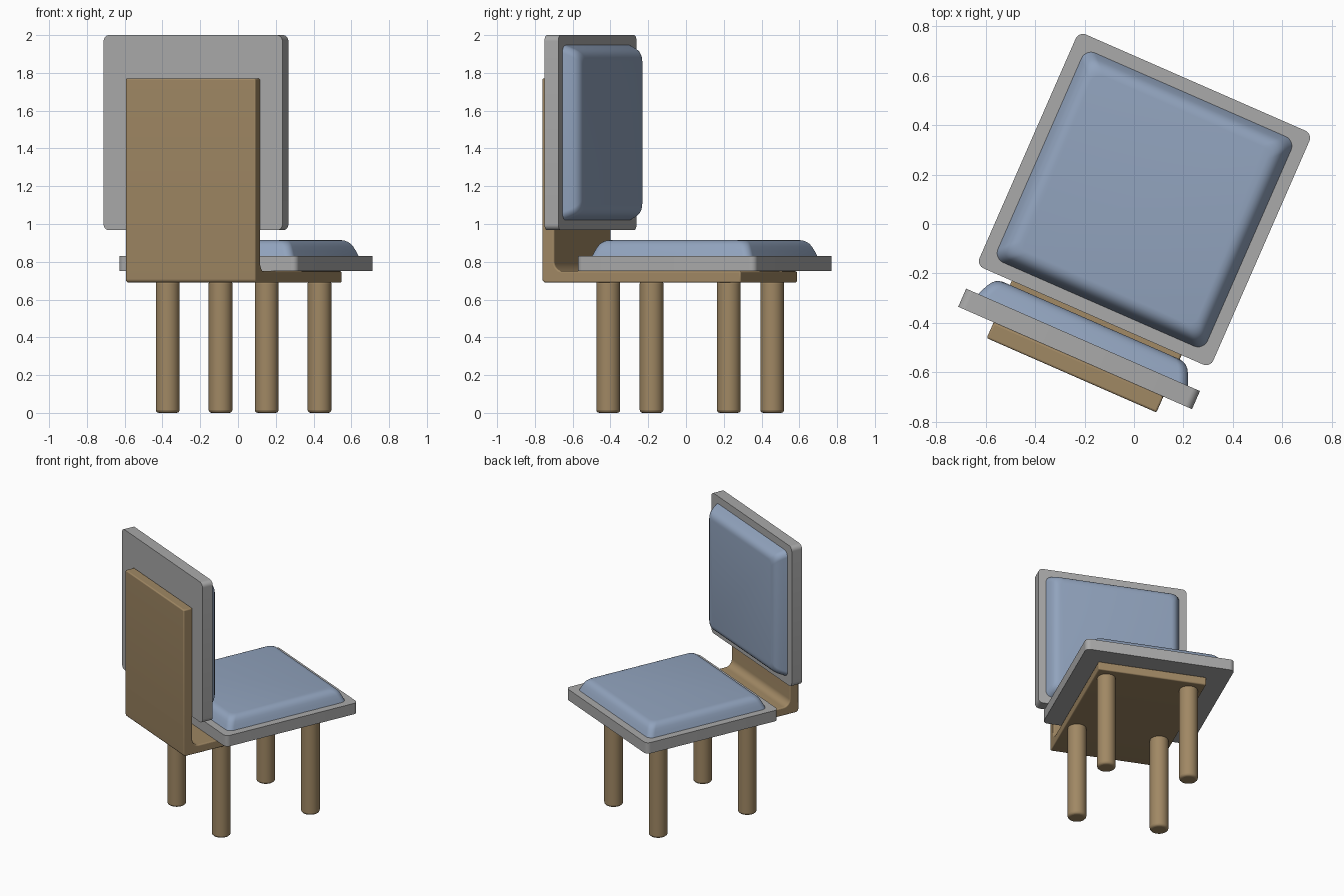
import bpy, bmesh, math
from mathutils import Matrix, Vector

if "Cube" in bpy.data.objects:
    bpy.data.objects.remove(bpy.data.objects["Cube"])

# Whole chair is turned; local frame: x across, +y away from the backrest
TURN = Matrix.Translation((0.0425, 0.099, 0)) @ Matrix.Rotation(math.radians(-23.65), 4, 'Z')


def material(name, color):
    m = bpy.data.materials.new(name)
    m.diffuse_color = (*color, 1)
    m.use_nodes = True
    m.node_tree.nodes["Principled BSDF"].inputs["Base Color"].default_value = m.diffuse_color
    return m


WOOD = material("wood", (0.352, 0.246, 0.127))
FABRIC = material("blue fabric", (0.283, 0.366, 0.510))
GREY = material("grey", (0.40, 0.40, 0.40))


def finish(name, bm, matrix, mat=None, bevel=0.0):
    bmesh.ops.recalc_face_normals(bm, faces=bm.faces)
    mesh = bpy.data.meshes.new(name)
    bm.to_mesh(mesh)
    bm.free()
    ob = bpy.data.objects.new(name, mesh)
    bpy.context.collection.objects.link(ob)
    ob.matrix_world = TURN @ matrix
    if mat:
        mesh.materials.append(mat)
    if bevel:
        b = ob.modifiers.new("bevel", 'BEVEL')
        b.width, b.segments = bevel, 3
        b.limit_method, b.angle_limit = 'ANGLE', math.radians(40)
    bpy.ops.object.select_all(action='DESELECT')
    ob.select_set(True)
    bpy.context.view_layer.objects.active = ob
    bpy.ops.object.shade_smooth_by_angle(angle=math.radians(35))
    return ob


def rounded_square(size, r, n=8):
    c = size / 2 - r
    pts = []
    for k, (sx, sy) in enumerate(((1, 1), (-1, 1), (-1, -1), (1, -1))):
        for i in range(n + 1):
            a = math.pi / 2 * (k + i / n)
            pts.append((sx * c + r * math.cos(a), sy * c + r * math.sin(a)))
    return pts


def pad(name, size, r, layers, matrix, mat=None, bevel=0.0):
    """Stack of rounded squares; layers = (inset, height)."""
    bm = bmesh.new()
    rings = [[bm.verts.new((x, y, h)) for x, y in rounded_square(size - 2 * d, r)]
             for d, h in layers]
    for a, b in zip(rings, rings[1:]):
        for i in range(len(a)):
            j = (i + 1) % len(a)
            bm.faces.new((a[i], a[j], b[j], b[i]))
    bm.faces.new(rings[0])
    bm.faces.new(rings[-1])
    return finish(name, bm, matrix, mat, bevel)


# Plate and cushion, used flat for the seat and upright for the back
PLATE = ((0, 0), (0, 0.08))
CUSHION = ((0, 0), (0.011, 0.027), (0.022, 0.05), (0.031, 0.064),
           (0.043, 0.075), (0.057, 0.082), (0.073, 0.085))
flat = Matrix.Translation((0, 0, 0.75))
upright = Matrix.Translation((0, -0.70, 1.4835)) @ Matrix.Rotation(-math.pi / 2, 4, 'X')
for part, place in (("seat", flat), ("back", upright)):
    pad(part + "_plate", 1.033, 0.032, PLATE, place, GREY)
    pad(part + "_cushion", 0.926, 0.042, CUSHION,
        place @ Matrix.Translation((0, 0, 0.08)), FABRIC)

# L-shaped wooden bracket: side profile (y, z) with inner fillet, extruded across
R = 0.05
profile = [(0.378, 0.75)]
for i in range(9):
    a = math.pi / 2 * i / 8
    profile.append((-0.70 + R - R * math.sin(a), 0.75 + R - R * math.cos(a)))
profile += [(-0.70, 1.77), (-0.77, 1.77)]
for i in range(6):
    a = math.pi / 2 * i / 5
    profile.append((-0.75 - 0.02 * math.cos(a), 0.71 - 0.02 * math.sin(a)))
profile.append((0.378, 0.69))
bm = bmesh.new()
face = bm.faces.new([bm.verts.new((-0.375, y, z)) for y, z in profile])
ext = bmesh.ops.extrude_face_region(bm, geom=[face])
bmesh.ops.translate(bm, vec=Vector((0.75, 0, 0)),
                    verts=[v for v in ext["geom"] if isinstance(v, bmesh.types.BMVert)])
finish("bracket", bm, Matrix.Translation((0.015, 0, 0)), WOOD, 0.008)

# Four round legs
for yn, y in (("rear", -0.424), ("front", 0.273)):
    for xn, x in (("left", -0.267), ("right", 0.305)):
        bm = bmesh.new()
        bmesh.ops.create_cone(bm, cap_ends=True, segments=32, radius1=0.063,
                              radius2=0.063, depth=0.70)
        finish(f"{yn}_{xn}_leg", bm, Matrix.Translation((x, y, 0.35)), WOOD, 0.016)
